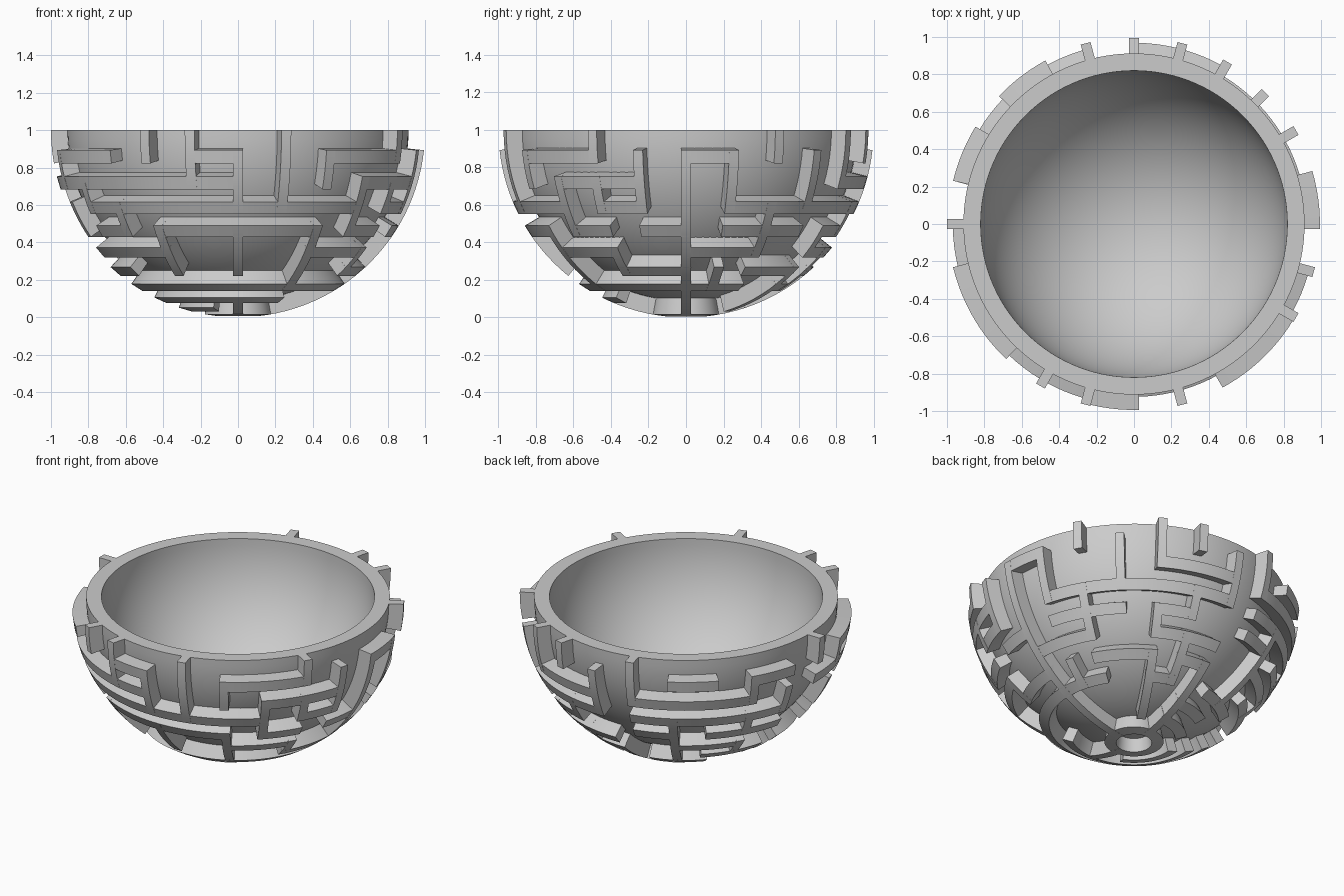
import bpy
import bmesh
from math import radians, sin, cos, pi
from mathutils import Vector

if "Cube" in bpy.data.objects:
    bpy.data.objects.remove(bpy.data.objects["Cube"])

OUTER, CORE, INNER = 1.0, 0.912, 0.82
STEP = pi / 22              # angle between rings
HALF = STEP / 4             # half thickness of a ring wall
SECTOR = radians(15)
THICK = 0.027               # half thickness of an upright wall
SINK = CORE - 0.01          # walls start slightly inside the shell

grey = bpy.data.materials.new("grey")
grey.use_nodes = True
grey.diffuse_color = (0.6, 0.6, 0.6, 1)
grey.node_tree.nodes["Principled BSDF"].inputs["Base Color"].default_value = (0.6, 0.6, 0.6, 1)

# Maze map: one line per ring, one mark per sector, starting at -x
RINGS = [
    ".##. .#.. ##.. #... .... #.#.",
    "#### ##.. .##. .... ##.# ##..",
    "..## #### #.#. .### ##.# ###.",
    "..#. #### .#.# .##. #..# .##.",
    ".### .... ##.. ##.. ##.. ##..",
    "##.. .... ..## ..## .#.. .##.",
    "#### #### #### ##.. #..# #...",
    "#### #### .... .... ..## ....",
    "#### .... .... .... ..## #...",
    "#### #### #### #### #### ####",
]
# Upright walls: one line per row of cells, one mark per sector edge
UPRIGHTS = [
    "#... ##.# ..#. ..#. ##.# ....",
    ".#.. .### #..# ##.# #.## ..#.",
    "..#. ..## .### ##.# ..#. ...#",
    ".#.# .... .#.. #.#. .#.. #.#.",
    ".... #.#. #... #.#. #... #...",
    ".... #.#. #.#. #... .#.. #.#.",
    ".... .... #... ##.. ###. #...",
    ".... .... .... #... #.#. ....",
    ".... ..#. .... #... #.#. ....",
    ".... ..#. .... #... ..#. ....",
]


def point(radius, azimuth, dip, shift=0.0):
    """Point on the bowl, dip measured down from the rim, shift sideways."""
    return Vector((radius * cos(dip) * cos(azimuth) - shift * sin(azimuth),
                   radius * cos(dip) * sin(azimuth) + shift * cos(azimuth),
                   1 - radius * sin(dip)))


def runs(marks):
    """Yield start and end of each unbroken run of marks."""
    start = None
    for i, mark in enumerate(marks + "."):
        if mark == "#" and start is None:
            start = i
        elif mark != "#" and start is not None:
            yield start, i
            start = None


def sweep(bm, sections):
    """Skin a bar through a list of four-cornered sections."""
    loops = [[bm.verts.new(p) for p in s] for s in sections]
    for a, b in zip(loops, loops[1:]):
        for k in range(4):
            n = (k + 1) % 4
            bm.faces.new((a[k], a[n], b[n], b[k]))
    bm.faces.new(loops[0][::-1])
    bm.faces.new(loops[-1])


def spread(a, b, pitch):
    n = max(2, round((b - a) / pitch))
    return [a + (b - a) * i / n for i in range(n + 1)]


def finish(bm, name):
    bmesh.ops.recalc_face_normals(bm, faces=bm.faces)
    mesh = bpy.data.meshes.new(name)
    bm.to_mesh(mesh)
    bm.free()
    mesh.materials.append(grey)
    obj = bpy.data.objects.new(name, mesh)
    bpy.context.collection.objects.link(obj)
    bpy.ops.object.select_all(action="DESELECT")
    obj.select_set(True)
    bpy.context.view_layer.objects.active = obj
    bpy.ops.object.shade_smooth_by_angle(angle=radians(30))
    return obj


# Hollow bowl shell, spun from its half section
bm = bmesh.new()
dips = spread(0, pi / 2, radians(3))
profile = [point(INNER, 0, d) for d in reversed(dips)] + [point(CORE, 0, d) for d in dips]
verts = [bm.verts.new(p) for p in profile]
edges = [bm.edges.new(pair) for pair in zip(verts, verts[1:])]
bmesh.ops.spin(bm, geom=verts + edges, cent=(0, 0, 0), axis=(0, 0, 1),
               angle=2 * pi, steps=120, use_merge=True)
bmesh.ops.remove_doubles(bm, verts=bm.verts, dist=0.0005)
finish(bm, "bowl_shell")

# Ring walls following the parallels
bm = bmesh.new()
for level, line in enumerate(RINGS, 1):
    dip = level * STEP
    lap = THICK / cos(dip)
    for i, j in runs(line.replace(" ", "")):
        closed = j - i == len(line.replace(" ", ""))
        extra = 0 if closed else lap
        sections = []
        for az in spread(i * SECTOR - pi - extra, j * SECTOR - pi + extra, radians(3)):
            sections.append([point(SINK, az, dip - HALF), point(OUTER, az, dip - HALF),
                             point(OUTER, az, dip + HALF), point(SINK, az, dip + HALF)])
        sweep(bm, sections)
finish(bm, "ring_walls")

# Upright walls following the meridians
bm = bmesh.new()
columns = zip(*[line.replace(" ", "") for line in UPRIGHTS])
for i, column in enumerate(columns):
    az = i * SECTOR - pi
    for top, bottom in runs("".join(column)):
        sections = []
        for dip in spread(max(0, top * STEP - HALF), bottom * STEP + HALF, radians(3)):
            sections.append([point(SINK, az, dip, -THICK), point(OUTER, az, dip, -THICK),
                             point(OUTER, az, dip, THICK), point(SINK, az, dip, THICK)])
        sweep(bm, sections)
finish(bm, "upright_walls")
